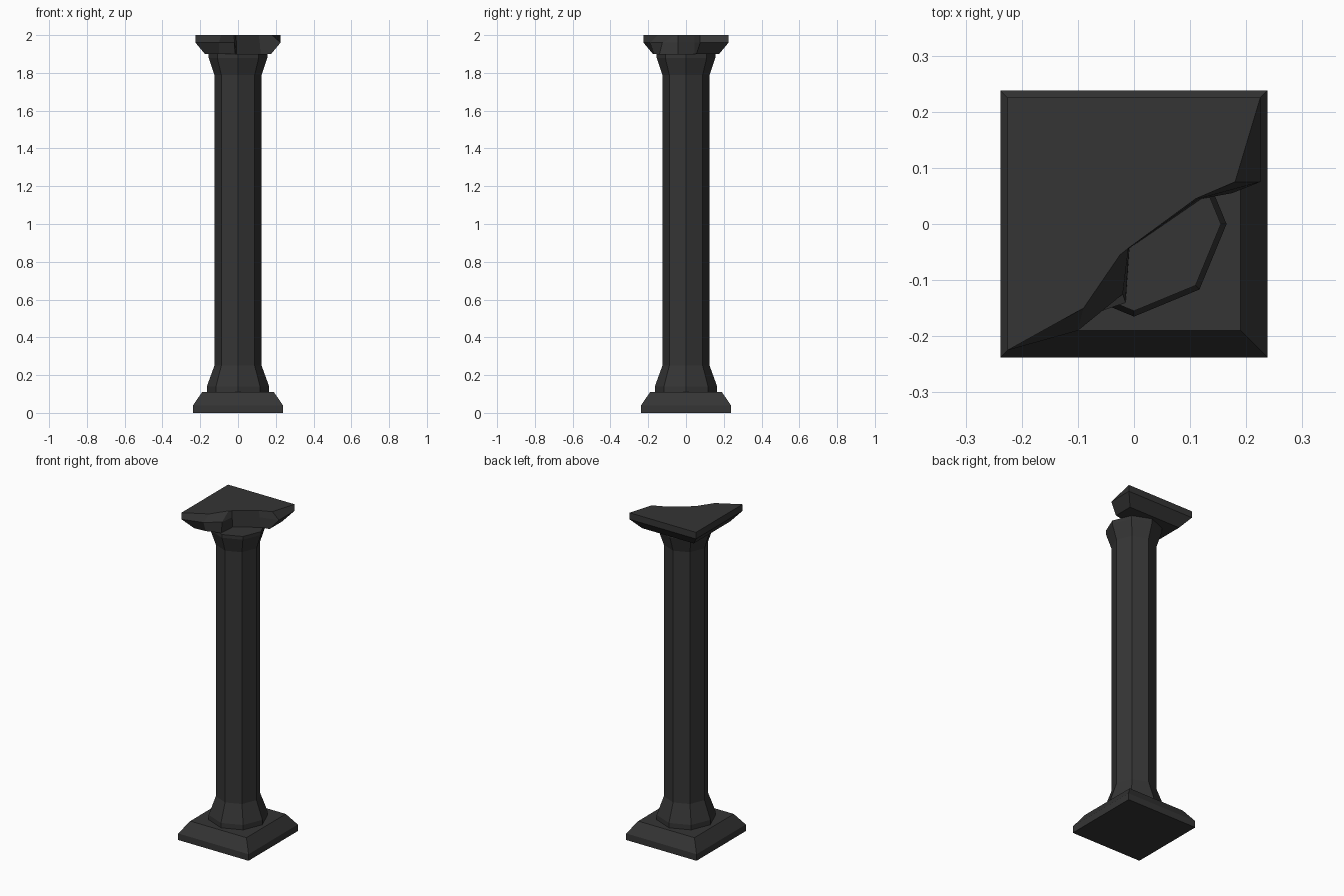
import bpy, math

if "Cube" in bpy.data.objects:
    bpy.data.objects.remove(bpy.data.objects["Cube"])

stone = bpy.data.materials.new("dark_stone")
stone.diffuse_color = (0.035, 0.035, 0.035, 1)
stone.use_nodes = True
stone.node_tree.nodes["Principled BSDF"].inputs["Base Color"].default_value = stone.diffuse_color


def loft(name, loops):
    """Skin stacked (z, outline) loops and cap both ends."""
    n = len(loops[0][1])
    verts = [(x, y, z) for z, pts in loops for x, y in pts]
    faces = [tuple(reversed(range(n))), tuple(range(len(verts) - n, len(verts)))]
    for k in range(len(loops) - 1):
        for i in range(n):
            j = (i + 1) % n
            faces.append((k*n + i, k*n + j, (k+1)*n + j, (k+1)*n + i))
    mesh = bpy.data.meshes.new(name)
    mesh.from_pydata(verts, [], faces)
    mesh.validate()
    mesh.materials.append(stone)
    ob = bpy.data.objects.new(name, mesh)
    bpy.context.collection.objects.link(ob)
    return ob


def square(h):
    return [(-h, -h), (h, -h), (h, h), (-h, h)]


def octagon(r):
    return [(r * math.cos(i * math.pi / 4), r * math.sin(i * math.pi / 4)) for i in range(8)]


# Square plinth with sloped upper sides
loft("plinth", [(0, square(.238)), (.04, square(.238)), (.11, square(.19))])

# Eight-sided shaft with flared foot and neck
profile = [(.11, .165), (.14, .165), (.25, .125), (1.79, .125), (1.88, .155), (1.90, .155)]
loft("shaft", [(z, octagon(r)) for z, r in profile])

# Capital slab with its front right corner broken away
bottom = [(-.175, -.175), (-.1, -.17), (-.015, -.14), (-.008, -.043),
          (.12, .045), (.175, .055), (.175, .175), (-.175, .175)]
middle = [(-.225, -.225), (-.1, -.19), (-.02, -.125), (-.009, -.043),
          (.115, .045), (.225, .075), (.225, .225), (-.225, .225)]
top = [(-.225, -.225), (-.09, -.15), (-.025, -.055), (-.01, -.043),
       (.11, .045), (.18, .075), (.225, .225), (-.225, .225)]
loft("broken_capital", [(1.90, bottom), (1.96, middle), (2.0, top)])
